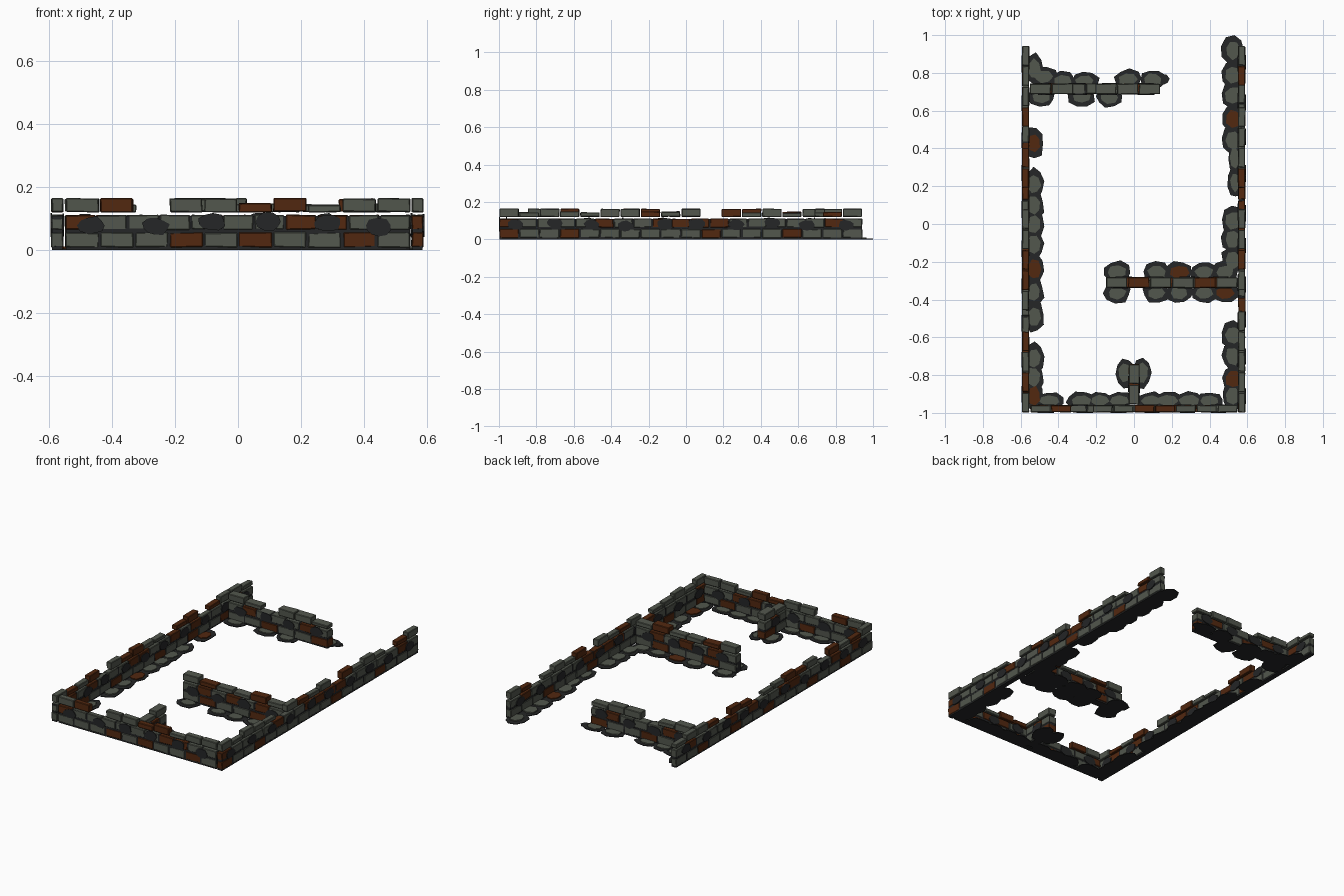
import bpy, bmesh, math, random
from mathutils import Vector

if "Cube" in bpy.data.objects:
    bpy.data.objects.remove(bpy.data.objects["Cube"])

random.seed(7)


def material(name, rgb):
    m = bpy.data.materials.new(name)
    m.diffuse_color = (*rgb, 1)
    m.use_nodes = True
    m.node_tree.nodes["Principled BSDF"].inputs["Base Color"].default_value = m.diffuse_color
    return m


MATS = [material("grey stone", (0.085, 0.095, 0.075)),
        material("brown brick", (0.085, 0.021, 0.005)),
        material("dark mortar", (0.018, 0.019, 0.020))]
GREY, BROWN, DARK = 0, 1, 2
X, Y, Z = Vector((1, 0, 0)), Vector((0, 1, 0)), Vector((0, 0, 1))


def finish(name, bm):
    bmesh.ops.recalc_face_normals(bm, faces=bm.faces[:])
    me = bpy.data.meshes.new(name)
    bm.to_mesh(me)
    bm.free()
    for m in MATS:
        me.materials.append(m)
    ob = bpy.data.objects.new(name, me)
    bpy.context.collection.objects.link(ob)
    return ob


def box(bm, lo, hi, mat, jitter=0.0, bevel=0.0):
    """Axis aligned block with slightly uneven corners."""
    verts = bmesh.ops.create_cube(bm, size=1)["verts"]
    for v in verts:
        for i in range(3):
            c = hi[i] if v.co[i] > 0 else lo[i]
            inward = -1 if v.co[i] > 0 else 1
            v.co[i] = c + inward * random.uniform(0, jitter)
    for f in {f for v in verts for f in v.link_faces}:
        f.material_index = mat
    if bevel:
        edges = list({e for v in verts for e in v.link_edges})
        r = bmesh.ops.bevel(bm, geom=edges, offset=bevel, segments=1, affect='EDGES')
        for f in r["faces"]:
            f.material_index = mat


def plate(bm, pts, rise, mat):
    """Thin prism raised from a polygon outline."""
    low = [bm.verts.new(p) for p in pts]
    top = [bm.verts.new(p + rise) for p in pts]
    n = len(pts)
    faces = [bm.faces.new(low), bm.faces.new(top)]
    faces += [bm.faces.new((low[i], low[(i + 1) % n], top[(i + 1) % n], top[i]))
              for i in range(n)]
    for f in faces:
        f.material_index = mat


def outline(centre, u, v, ru, rv, n):
    """Irregular rounded outline."""
    turn = random.uniform(0, 1)
    pts = []
    for i in range(n):
        a = math.tau * (i + turn) / n
        k = random.uniform(0.85, 1.1)
        pts.append(centre + u * ru * k * math.cos(a) + v * rv * k * math.sin(a))
    return pts


def wall(name, along, start, end, across, half, courses):
    """Three brick courses: g grey, b brown, capitals are tall, dots are gaps."""
    side = Y if along == X else X

    def at(s, t, z):
        p = along * s + side * t
        p.z = z
        return p

    bm = bmesh.new()
    levels = ((0.006, 0.057), (0.062, 0.112), (0.118, 0.165))
    for row, (z0, z1) in zip(courses, levels):
        step = (end - start) / len(row)
        for i, c in enumerate(row):
            if c == '.':
                continue
            top = z1 - (random.uniform(0.014, 0.022) if z0 > 0.1 and c.islower() else 0)
            a, b = start + i * step, start + (i + 1) * step
            box(bm, at(a + 0.001, across - half, z0), at(b - 0.001, across + half, top),
                BROWN if c in 'bB' else GREY, 0.004, 0.003)
    finish(name + "_bricks", bm)

    # mortar core
    bm = bmesh.new()
    inset = 0.004
    box(bm, at(start + inset, across - half + inset, 0),
        at(end - inset, across + half - inset, 0.108), DARK)
    finish(name + "_mortar", bm)

    # dark plaster patches on both faces
    bm = bmesh.new()
    count = max(1, round((end - start) / 0.187))
    step = (end - start) / count
    for sign in (-1, 1):
        for i in range(count):
            s = start + (i + 0.5) * step + random.uniform(-0.015, 0.015)
            c = at(s, across + sign * (half - 0.004), random.uniform(0.07, 0.09))
            plate(bm, outline(c, along, Z, 0.044, 0.029, 10), side * sign * 0.006, DARK)
    finish(name + "_patches", bm)


wall("front_wall", X, -0.55, 0.55, -0.978, 0.020,
     ("gggbgbggbg", "bggggggbbgg", "GB.GGbBgGG"))
wall("right_wall", Y, -1.0, 0.945, 0.570, 0.020,
     ("bggbggggggbgggbggg", "bggggbggbbbbgggggbg", "GgGgg.GbgG.BgGg.bG"))
wall("left_wall", Y, -1.0, 0.945, -0.574, 0.020,
     ("ggbggbgggbggbggbgg", "gbgbgggbbggbgbgggbg", "GbgB.GbBgg.bB.bGGg"))
wall("back_partition", X, -0.553, 0.14, 0.715, 0.029,
     ("ggbggb", "gbgggbg", "Gg.GGg"))
wall("middle_partition", X, -0.15, 0.55, -0.31, 0.029,
     ("gbggbg", "gbgbgbg", "GbggBg"))
wall("short_stub", Y, -0.957, -0.74, 0.0, 0.029,
     ("gb", "gbg", "gG"))

# rubble laid along the inner foot of the walls: (fixed coordinate, positions)
spots = []
for y in (0.82, 0.43, 0.21, 0.1, 0, -0.11, -0.24, -0.36, -0.49, -0.71, -0.81, -0.91):
    spots.append((-0.53, y, 0.055, 0.085))
for y in (0.92, 0.79, 0.68, 0.56, 0.44, 0.02, -0.08, -0.19, -0.59, -0.7, -0.82, -0.91):
    spots.append((0.525, y, 0.065, 0.08))
for y in (0.35, 0.22):
    spots.append((0.535, y, 0.04, 0.085))
for x in (-0.45, -0.28, -0.18, -0.08, 0.09, 0.18, 0.29, 0.4):
    spots.append((x, -0.935, 0.08, 0.048))
for x in (-0.05, 0.04):
    spots.append((x, -0.79, 0.055, 0.085))
for x in (-0.09, 0.12, 0.24, 0.37, 0.48):
    spots.append((x, -0.255, 0.075, 0.06))
    spots.append((x, -0.365, 0.075, 0.055))
for x, y in ((-0.48, 0.78), (-0.38, 0.755), (-0.26, 0.755), (-0.03, 0.765), (0.1, 0.765),
             (-0.49, 0.675), (-0.28, 0.675), (-0.13, 0.67)):
    spots.append((x, y, 0.075, 0.055))
brown_stones = {1, 6, 11, 15, 22, 40, 45}

base, stones = bmesh.new(), bmesh.new()


def clamped(pts):
    for p in pts:
        p.x = max(-0.585, min(0.58, p.x))
        p.y = max(-0.985, min(1.0, p.y))
    return pts


for i, (x, y, rx, ry) in enumerate(spots):
    c = Vector((x, y, 0))
    plate(base, clamped(outline(c, X, Y, rx, ry, 9)), Z * (0.004 + 0.0003 * (i % 4)), DARK)
    c.z = 0.003
    plate(stones, clamped(outline(c, X, Y, rx * 0.66, ry * 0.62, 7)),
          Z * (0.007 + 0.0003 * (i % 5)), BROWN if i in brown_stones else GREY)
# loose flake past the end of the back partition
plate(base, outline(Vector((0.155, 0.765, 0)), X, Y, 0.035, 0.03, 7), Z * 0.004, DARK)
finish("rubble_base", base)
finish("rubble_stones", stones)
